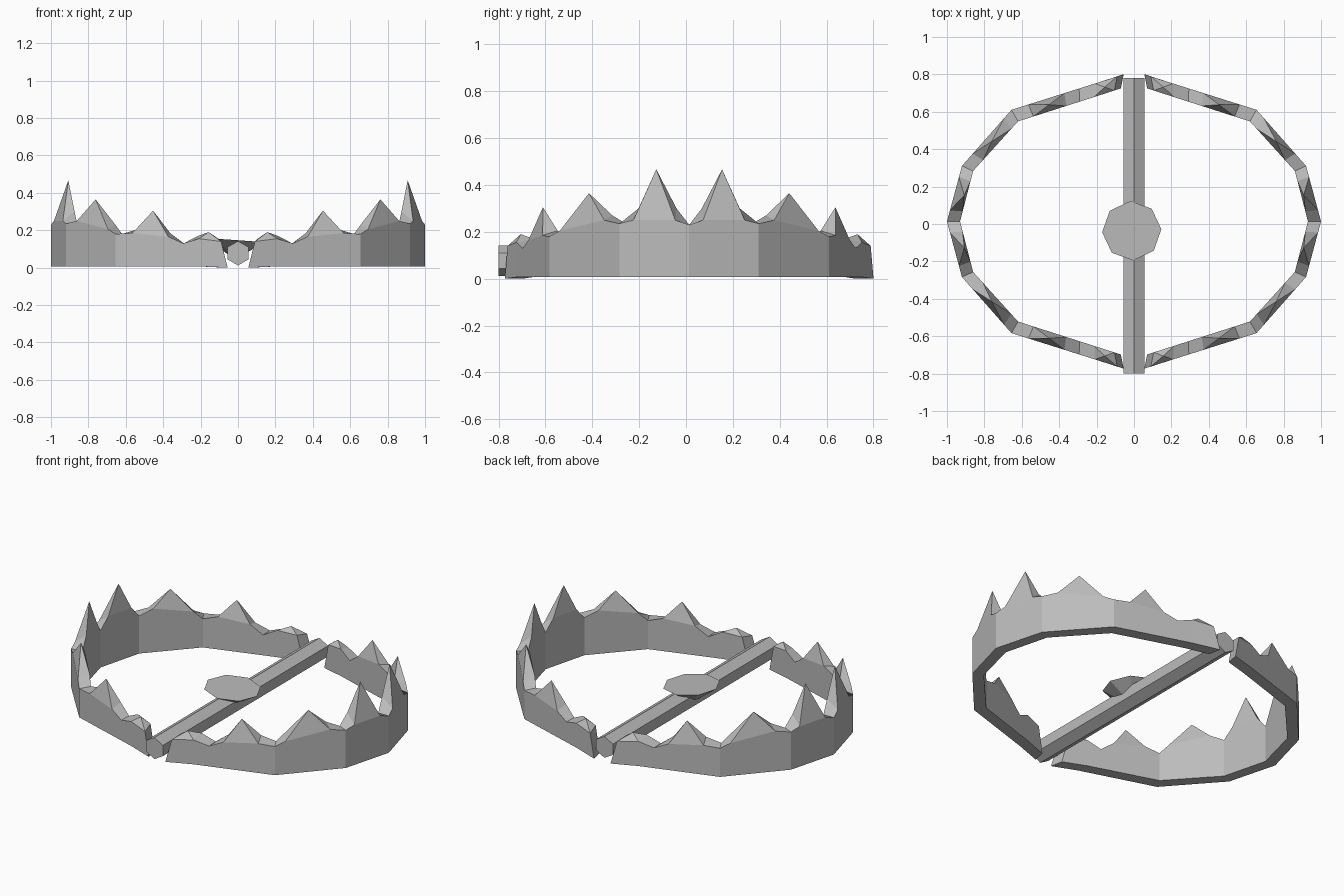
import bpy, bmesh
from math import pi
from mathutils import Vector, Matrix

if "Cube" in bpy.data.objects:
    bpy.data.objects.remove(bpy.data.objects["Cube"], do_unlink=True)

metal = bpy.data.materials.new("grey_metal")
GREY = (0.5, 0.5, 0.5, 1)
metal.diffuse_color = GREY
metal.use_nodes = True
metal.node_tree.nodes["Principled BSDF"].inputs["Base Color"].default_value = GREY


def add_object(name, bm, location=(0, 0, 0)):
    bmesh.ops.recalc_face_normals(bm, faces=bm.faces)
    mesh = bpy.data.meshes.new(name)
    bm.to_mesh(mesh)
    bm.free()
    mesh.materials.append(metal)
    obj = bpy.data.objects.new(name, mesh)
    obj.location = location
    bpy.context.collection.objects.link(obj)
    return obj


# Plan of a quarter of the ring, from the open end to the middle of the jaw
OUTER = [Vector(p) for p in ((0.09, 0.775), (0.655, 0.597), (0.92, 0.297), (1, 0))]
INNER = [Vector(p) for p in ((0.105, 0.7), (0.62, 0.535), (0.86, 0.27), (0.93, 0))]

# Cross-sections: edge, position along it, outer and inner top height
SECTIONS = [
    (0, 0, 0.14, 0.155), (0, 0.21, 0.155, 0.17), (0, 0.36, 0.13, 0.13),
    (0, 0.5, 0.165, 0.185), (0, 0.84, 0.185, 0.205), (1, 0, 0.18, 0.18),
    (1, 0.15, 0.205, 0.23), (1, 0.78, 0.25, 0.27), (2, 0, 0.235, 0.235),
    (2, 0.2, 0.25, 0.3), (2, 0.8, 0.25, 0.3), (2, 1, 0.23, 0.23),
]
# Teeth: first section -> edge, position, share of thickness inward, tip height
TEETH = {
    0: (0, 0.11, 0.5, 0.19), 3: (0, 0.66, 0.5, 0.305),
    6: (1, 0.49, 0.5, 0.365), 9: (2, 0.49, 0.8, 0.467),
}


def plan(edge, t):
    return (OUTER[edge].lerp(OUTER[edge + 1], t), INNER[edge].lerp(INNER[edge + 1], t))


def make_jaw(name, side):
    bm = bmesh.new()

    def vert(p, z):
        return bm.verts.new((side * p.x, p.y, z))

    rings = []
    for i, (edge, t, z_out, z_in) in enumerate(SECTIONS):
        o, n = plan(edge, t)
        # The open end slopes out towards its foot
        shift = Vector((-0.035, 0.012)) if i == 0 else Vector((0, 0))
        foot = 0 if i == 0 else 0.007
        rings.append((vert(o + shift, foot), vert(o, z_out),
                      vert(n, z_in), vert(n + shift, foot)))
    bm.faces.new(rings[0])
    for i, (a, b) in enumerate(zip(rings, rings[1:])):
        for j, k in ((0, 1), (2, 3), (3, 0)):
            bm.faces.new((a[j], a[k], b[k], b[j]))
        top = (a[1], a[2], b[2], b[1])
        if i in TEETH:
            edge, t, inward, height = TEETH[i]
            o, n = plan(edge, t)
            tip = vert(o.lerp(n, inward), height)
            for j in range(4):
                bm.faces.new((top[j], top[(j + 1) % 4], tip))
        else:
            bm.faces.new(top)
    jaw = add_object(name, bm, (0, 0.0135, 0))
    mirror = jaw.modifiers.new("other_half", "MIRROR")
    mirror.use_axis = (False, True, False)


make_jaw("left_jaw", 1)
make_jaw("right_jaw", -1)

# Hexagonal base bar running front to back, one edge upward
bm = bmesh.new()
bmesh.ops.create_cone(bm, cap_ends=True, segments=6, radius1=0.065, radius2=0.065,
                      depth=1.58, matrix=Matrix.Rotation(pi / 2, 4, "X"))
add_object("base_bar", bm, (0, -0.01, 0.077))

# Slightly tilted trigger plate, tapering down into the bar
bm = bmesh.new()
bmesh.ops.create_cone(bm, cap_ends=True, segments=8, radius1=0.035, radius2=0.159,
                      depth=0.08, matrix=Matrix.Translation((0, 0, -0.04)))
plate = add_object("trigger_plate", bm, (-0.012, -0.036, 0.147))
plate.rotation_euler = (0, 0.07, 0.05)
